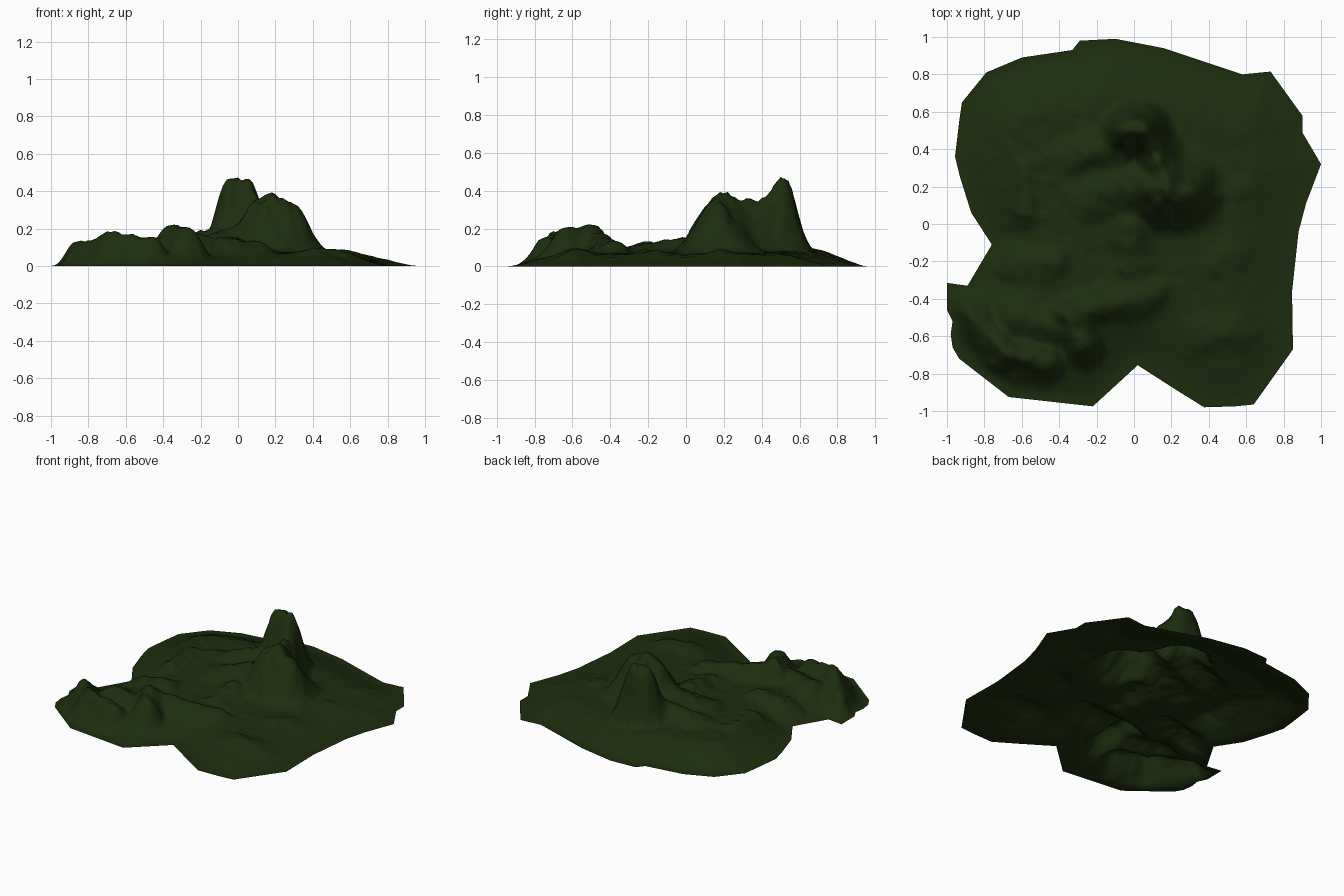
import bpy, math
from mathutils import Vector, noise, geometry

if "Cube" in bpy.data.objects:
    bpy.data.objects.remove(bpy.data.objects["Cube"])

# Ragged outline of the land sheet, seen from above
OUTLINE = [Vector(p) for p in (
    (-.10, .99), (-.29, .98), (-.33, .93), (-.60, .89), (-.79, .81), (-.92, .65),
    (-.935, .545), (-.957, .36), (-.93, .25), (-.87, .06), (-.76, -.11), (-.89, -.33),
    (-1, -.315), (-1, -.46), (-.97, -.52), (-.98, -.59), (-.97, -.66), (-.935, -.72),
    (-.67, -.925), (-.22, -.975), (.02, -.755), (.23, -.89), (.375, -.98), (.54, -.975),
    (.64, -.965), (.85, -.67), (.845, -.36), (.88, -.04), (.92, .11), (1, .32),
    (.90, .49), (.90, .58), (.73, .815), (.58, .80), (.16, .94))]

# Ridges: start x, y, height, end x, y, height, width
RIDGES = (
    (-.03, .50, .455, .05, .50, .455, .125),     # main summit
    (.07, .46, .37, .18, .22, .345, .12),        # saddle
    (.14, .17, .355, .24, .17, .365, .185),      # second summit
    (-.08, .42, .22, -.42, .32, .12, .16),       # west spur
    (-.02, .22, .21, -.28, .12, .12, .20),       # inner plateau
    (-.87, -.50, .13, -.68, -.68, .175, .10),    # south-west ridge
    (-.68, -.69, .17, -.47, -.73, .165, .10),
    (-.28, -.64, .20, -.35, -.50, .205, .11),    # south hill
    (-.36, -.48, .19, .10, -.38, .13, .12),
    (-.62, -.50, .14, -.42, -.55, .15, .14),
    (-.58, -.22, .12, -.42, -.22, .13, .13),     # western hills
    (-.57, .06, .12, -.58, .30, .11, .11),
    (-.03, -.02, .15, -.02, -.22, .12, .16),
    (.40, -.58, .095, .53, -.57, .085, .15),     # south-east hill
    (.45, -.20, .09, .52, -.16, .08, .14),
    (.56, .18, .085, .60, .22, .075, .12),
)
STEP = 0.02
POWER = 6   # how sharply overlapping ridges blend


def smooth(t):
    t = max(0.0, min(1.0, t))
    return t * t * (3 - 2 * t)


def seg(p, a, b):
    """Distance from p to segment ab and the position along it."""
    d = b - a
    t = max(0.0, min(1.0, (p - a).dot(d) / d.dot(d)))
    return (p - a - d * t).length, t


SIDES = list(zip(OUTLINE, OUTLINE[1:] + OUTLINE[:1]))


def edge_distance(p):
    return min(seg(p, a, b)[0] for a, b in SIDES)


def inside(p):
    hit = False
    for a, b in SIDES:
        if (a.y > p.y) != (b.y > p.y) and p.x < a.x + (p.y - a.y) / (b.y - a.y) * (b.x - a.x):
            hit = not hit
    return hit


def height(p, edge):
    q = Vector((p.x, p.y, 0.3))
    warp = noise.noise_vector(q * 7) * 0.022 + noise.noise_vector(q * 16) * 0.010
    w = p + warp.xy
    base = (0.082 - 0.03 * p.x + 0.01 * p.y) * smooth(edge / 0.34)
    total = base ** POWER
    for x1, y1, h1, x2, y2, h2, width in RIDGES:
        d, t = seg(w, Vector((x1, y1)), Vector((x2, y2)))
        total += ((h1 + (h2 - h1) * t) * math.exp(-(d / width) ** 2)) ** POWER
    h = total ** (1 / POWER) * smooth(edge / 0.1 + 0.03)
    gully = abs(noise.noise(q * 9)) * 0.6 + abs(noise.noise(q * 20)) * 0.4
    return h * (1.05 - 0.26 * gully) + 0.004


# Land sheet: outline and inner grid triangulated together
rim = []
for a, b in SIDES:
    n = max(1, round((b - a).length / STEP))
    rim += [a.lerp(b, i / n) for i in range(n)]
points = list(rim)
n = int(1 / STEP)
for i in range(-n, n + 1):
    for j in range(-n, n + 1):
        p = Vector((i * STEP, j * STEP))
        if inside(p) and edge_distance(p) > STEP * 0.5:
            points.append(p)
loop = [(i, (i + 1) % len(rim)) for i in range(len(rim))]
flat, _, tris, *_ = geometry.delaunay_2d_cdt(points, loop, [list(range(len(rim)))], 1, 1e-6)

mesh = bpy.data.meshes.new("mountain_terrain")
mesh.from_pydata([(p.x, p.y, height(p, edge_distance(p))) for p in flat], [], tris)
low = min(v.co.z for v in mesh.vertices)
for v in mesh.vertices:
    v.co.z -= low
mesh.polygons.foreach_set("use_smooth", [True] * len(mesh.polygons))
mesh.update()
terrain = bpy.data.objects.new("mountain_terrain", mesh)
bpy.context.collection.objects.link(terrain)

# Dark grass green
grass = bpy.data.materials.new("grass")
grass.diffuse_color = (0.012, 0.026, 0.004, 1)
grass.use_nodes = True
grass.node_tree.nodes["Principled BSDF"].inputs["Base Color"].default_value = grass.diffuse_color
mesh.materials.append(grass)
